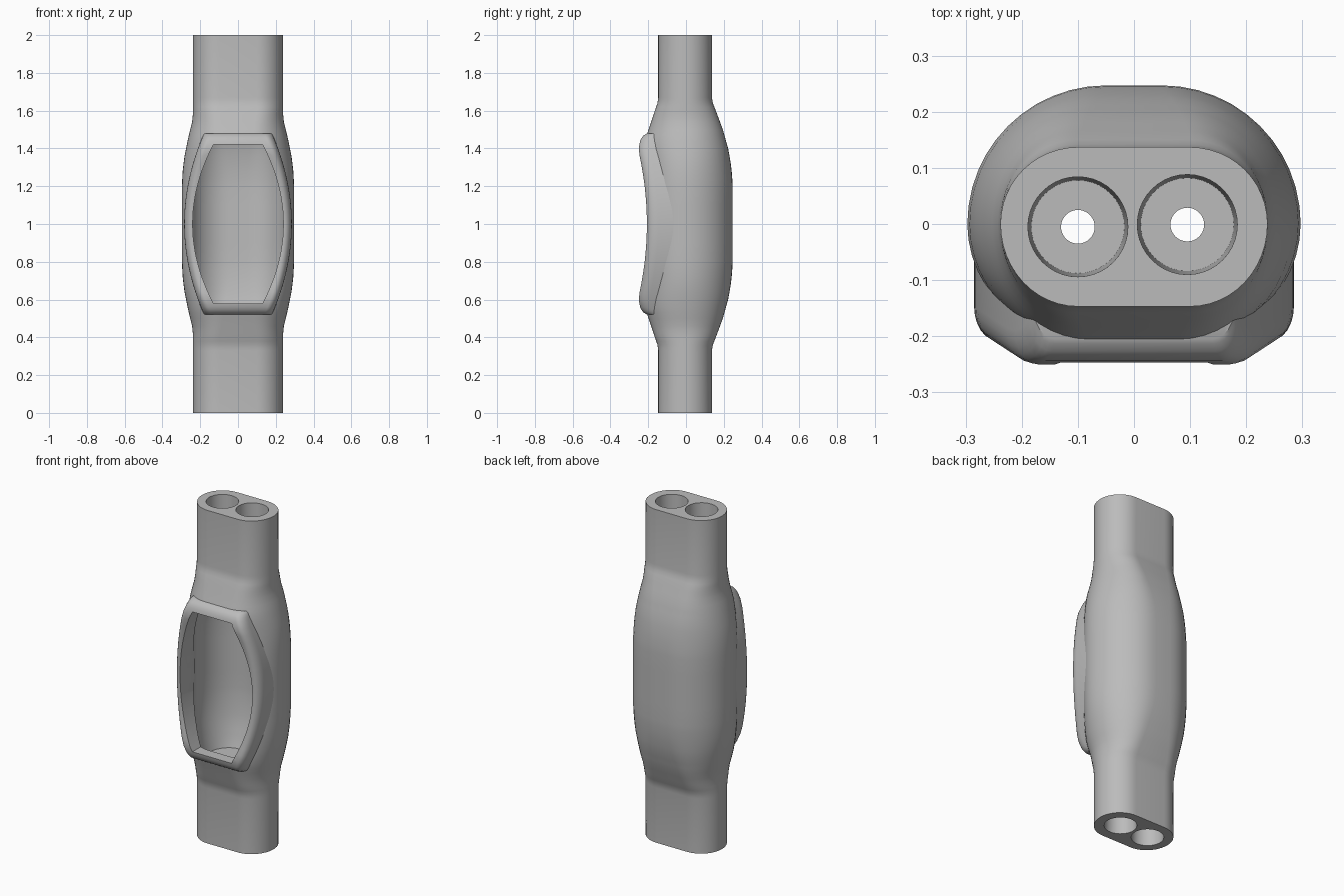
import bpy, bmesh, math

cube = bpy.data.objects.get("Cube")
if cube:
    bpy.data.objects.remove(cube, do_unlink=True)

grey = bpy.data.materials.new("plain grey")
grey.use_nodes = True
grey.diffuse_color = (0.5, 0.5, 0.5, 1)
grey.node_tree.nodes["Principled BSDF"].inputs["Base Color"].default_value = (0.5, 0.5, 0.5, 1)


def lerp_table(table, t):
    """Read a value from a list of (position, value) points."""
    for (a, u), (b, v) in zip(table, table[1:]):
        if t <= b:
            return u + (v - u) * max(0, t - a) / (b - a)
    return table[-1][1]


def loft(name, sections):
    """Closed solid through rings of equal point count."""
    bm = bmesh.new()
    rings = [[bm.verts.new(p) for p in ring] for ring in sections]
    n = len(rings[0])
    for low, high in zip(rings, rings[1:]):
        for i in range(n):
            j = (i + 1) % n
            bm.faces.new((low[i], low[j], high[j], high[i]))
    bm.faces.new(rings[0][::-1])
    bm.faces.new(rings[-1])
    bmesh.ops.recalc_face_normals(bm, faces=bm.faces)
    mesh = bpy.data.meshes.new(name)
    bm.to_mesh(mesh)
    bm.free()
    mesh.materials.append(grey)
    obj = bpy.data.objects.new(name, mesh)
    bpy.context.collection.objects.link(obj)
    return obj


def cut(obj, cutter):
    mod = obj.modifiers.new("cut", "BOOLEAN")
    mod.operation = "DIFFERENCE"
    mod.solver = "EXACT"
    mod.object = cutter
    bpy.context.view_layer.objects.active = obj
    bpy.ops.object.modifier_apply(modifier=mod.name)


# Body profiles by distance from mid height: width, back, front, flat part
WIDTH = [(0, .297), (.2, .297), (.28, .293), (.35, .285), (.45, .265), (.54, .243), (.58, .239), (1, .238)]
BACK = [(0, .247), (.2, .247), (.26, .244), (.33, .236), (.4, .223), (.5, .195), (.6, .158), (.64, .142), (.67, .137), (1, .137)]
FRONT = [(0, .222), (.4, .222), (.45, .216), (.5, .198), (.6, .165), (.64, .151), (.67, .147), (1, .147)]
FLAT = [(0, .05), (.3, .05), (.6, .1), (1, .1)]


def body_ring(z, inset=0):
    t = abs(z - 1)
    w, back, front = (lerp_table(p, t) - inset for p in (WIDTH, BACK, FRONT))
    flat = lerp_table(FLAT, t)
    ring = []
    for quarter in range(4):
        side = 1 if quarter in (0, 3) else -1
        depth = back if quarter < 2 else front
        for k in range(13):
            a = math.pi / 2 * (quarter + k / 12)
            if k == 0 and quarter in (0, 2):
                a += 0.004
            if k == 12 and quarter in (1, 3):
                continue
            ring.append((side * flat + (w - flat) * math.cos(a), depth * math.sin(a), z))
    return ring


half = [0, .1, .2, .24, .28, .32, .36, .4, .44, .47, .5, .54, .56, .58, .6, .62, .64, .655, .67, 1]
levels = [1 - t for t in half[:0:-1]] + [1 + t for t in half]
body = loft("tube_body", [body_ring(z) for z in levels])
cavity = loft("cavity_cutter", [body_ring(z, .04) for z in levels if abs(z - 1) < .55])


# Raised frame around the front window
def frame_ring(t):
    w = .285 - .105 * (abs(t) / .48) ** 2
    front = .207 + .043 * min(1, abs(t) / .38) ** 2
    front -= lerp_table([(.4, 0), (.44, .007), (.465, .02), (.48, .045)], abs(t))
    right = [(w, -.05)]
    for k in range(7):
        a = math.pi / 2 * k / 6
        right.append((w - .04 + .04 * math.cos(a), -(front - .06) - .06 * math.sin(a)))
    return [(x, y, 1 + t) for x, y in right] + [(-x, y, 1 + t) for x, y in right[::-1]]


steps = [i * .04 for i in range(11)] + [.42, .44, .455, .467, .475, .48]
frame = loft("window_frame", [frame_ring(t) for t in [-s for s in steps[:0:-1]] + steps])


# Window opening with bowed sides
def window_ring(t):
    w = .24 - .11 * (t / .42) ** 2
    return [(w, -.4, 1 + t), (w, -.05, 1 + t), (-w, -.05, 1 + t), (-w, -.4, 1 + t)]


window = loft("window_cutter", [window_ring(.42 * i / 12) for i in range(-12, 13)])


# Twin sockets at both ends, each with a narrow passage to the cavity
def round_cutter(name, x, y, stops):
    return loft(name, [[(x + r * math.cos(k * math.pi / 20), y + r * math.sin(k * math.pi / 20), z)
                        for k in range(40)] for z, r in stops])


cutters = [cavity, window]
for x, y in ((-.1, -.005), (.095, -.001)):
    for end in (-1, 1):
        stops = [(1 + end * d, r) for d, r in ((1.05, .09), (.65, .083), (.65, .03), (.5, .03))]
        cutters.append(round_cutter("socket_cutter", x, y, stops))

for cutter in cutters:
    cutter.hide_render = True
    cut(body, cutter)
for cutter in cutters[:2]:
    cut(frame, cutter)
for cutter in cutters:
    bpy.data.objects.remove(cutter, do_unlink=True)

# Smooth skin with crisp rims
for obj in (body, frame):
    bpy.ops.object.select_all(action="DESELECT")
    obj.select_set(True)
    bpy.context.view_layer.objects.active = obj
    bpy.ops.object.shade_smooth_by_angle(angle=math.radians(32))
